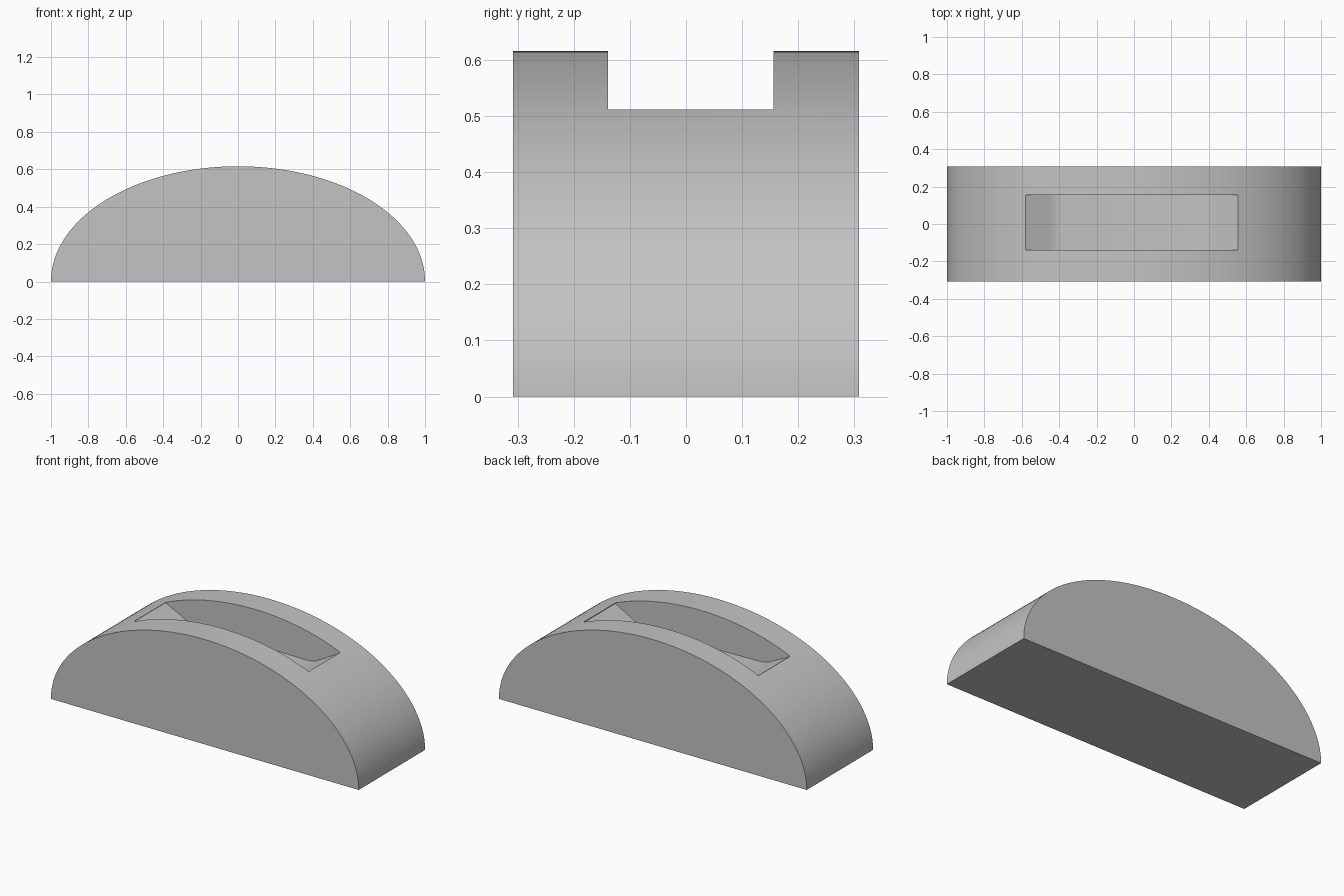
import bpy, bmesh, math

if "Cube" in bpy.data.objects:
    bpy.data.objects.remove(bpy.data.objects["Cube"], do_unlink=True)

grey = bpy.data.materials.new("plain grey")
grey.use_nodes = True
colour = (0.55, 0.55, 0.55, 1)
grey.diffuse_color = colour
grey.node_tree.nodes["Principled BSDF"].inputs["Base Color"].default_value = colour


def extrude_profile(name, points, y0, y1, round_at=()):
    """Extrude an x-z outline from y0 to y1, rounding the edges at some points."""
    bm = bmesh.new()
    face = bm.faces.new([bm.verts.new((x, y0, z)) for x, z in points])
    out = bmesh.ops.extrude_face_region(bm, geom=[face])
    moved = [v for v in out["geom"] if isinstance(v, bmesh.types.BMVert)]
    bmesh.ops.translate(bm, verts=moved, vec=(0, y1 - y0, 0))
    corners = [points[i] for i in round_at]
    edges = [e for e in bm.edges
             if abs(e.verts[0].co.y - e.verts[1].co.y) > 0.01
             and any(math.dist((e.verts[0].co.x, e.verts[0].co.z), c) < 0.001 for c in corners)]
    if edges:
        bmesh.ops.bevel(bm, geom=edges, offset=0.03, segments=4, profile=0.5, affect="EDGES")
    bmesh.ops.recalc_face_normals(bm, faces=bm.faces[:])
    mesh = bpy.data.meshes.new(name)
    bm.to_mesh(mesh)
    bm.free()
    mesh.materials.append(grey)
    obj = bpy.data.objects.new(name, mesh)
    bpy.context.collection.objects.link(obj)
    return obj


# Half-ellipse block
steps = 96
arch = [(math.cos(math.pi * i / steps), 0.616 * math.sin(math.pi * i / steps))
        for i in range(steps + 1)]
body = extrude_profile("arched_block", arch, -0.308, 0.308)

# Shallow tray-shaped pocket in the top
tray = [(-0.58, 0.9), (-0.58, 0.5), (-0.42, 0.42),
        (0.376, 0.407), (0.556, 0.508), (0.556, 0.9)]
cutter = extrude_profile("pocket_cutter", tray, -0.139, 0.156, round_at=(2, 3))
cutter.hide_render = True

cut = body.modifiers.new("pocket", "BOOLEAN")
cut.operation = "DIFFERENCE"
cut.solver = "EXACT"
cut.object = cutter
bpy.ops.object.select_all(action="DESELECT")
body.select_set(True)
bpy.context.view_layer.objects.active = body
bpy.ops.object.modifier_apply(modifier=cut.name)
bpy.data.objects.remove(cutter, do_unlink=True)

# Smooth arch with crisp edges
bpy.ops.object.shade_smooth_by_angle(angle=math.radians(25))
